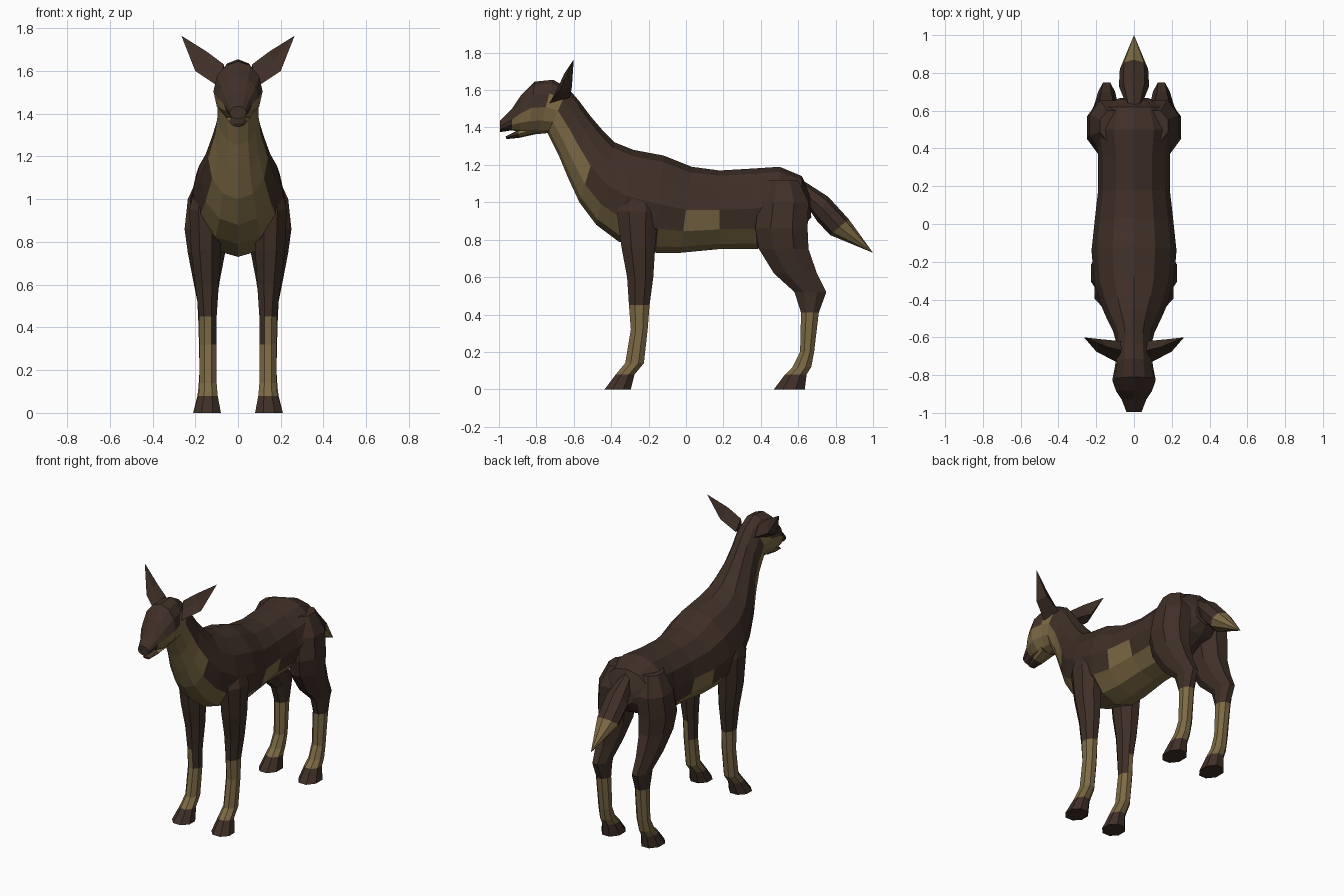
import bpy
import bmesh
import math
from mathutils import Vector

default_cube = bpy.data.objects.get("Cube")
if default_cube:
    bpy.data.objects.remove(default_cube, do_unlink=True)


def make_material(name, colour):
    material = bpy.data.materials.new(name)
    material.use_nodes = True
    material.diffuse_color = (*colour, 1)
    shader = material.node_tree.nodes["Principled BSDF"]
    shader.inputs["Base Color"].default_value = (*colour, 1)
    shader.inputs["Roughness"].default_value = 0.9
    return material


coat = make_material("dark brown coat", (0.05, 0.029, 0.02))
pale = make_material("tan markings", (0.205, 0.145, 0.06))
BROWN, TAN = 0, 1


def spine_ring(top_y, top_z, low_y, low_z, half_width, sides=12):
    """Oval section between a point on the back and a point on the belly."""
    top, low = Vector((0, top_y, top_z)), Vector((0, low_y, low_z))
    middle, half = (top + low) / 2, (top - low) / 2
    points = []
    for i in range(sides):
        angle = math.tau * i / sides
        side = Vector((half_width * math.sin(angle), 0, 0))
        points.append(middle + half * math.cos(angle) + side)
    return points


def leg_ring(z, front, back, inner, outer, sides=8):
    """Level, slightly boxy section of a leg."""
    points = []
    for i in range(sides):
        angle = math.tau * (i + 0.5) / sides
        grow = 0.5 / math.cos(math.pi / sides)
        x = (inner + outer) / 2 + (outer - inner) * grow * math.cos(angle)
        y = (front + back) / 2 + (back - front) * grow * math.sin(angle)
        points.append(Vector((x, y, z)))
    return points


def loft(name, rings, rule, mirrored=False):
    """Skin the rings; rule(segment, column, centre) picks each face's colour."""
    bm = bmesh.new()
    loops = [[bm.verts.new(p) for p in ring] for ring in rings]
    sides = len(loops[0])
    for segment, (a, b) in enumerate(zip(loops, loops[1:])):
        for i in range(sides):
            j = (i + 1) % sides
            face = bm.faces.new((a[i], a[j], b[j], b[i]))
            column = min(i, sides - 1 - i)
            face.material_index = rule(segment, column, face.calc_center_median())
    for cap in (loops[0], loops[-1]):
        face = bm.faces.new(cap)
        face.material_index = rule(-1, 0, face.calc_center_median())
    bmesh.ops.remove_doubles(bm, verts=bm.verts, dist=0.0005)
    bmesh.ops.recalc_face_normals(bm, faces=bm.faces)
    mesh = bpy.data.meshes.new(name)
    bm.to_mesh(mesh)
    bm.free()
    mesh.materials.append(coat)
    mesh.materials.append(pale)
    obj = bpy.data.objects.new(name, mesh)
    bpy.context.scene.collection.objects.link(obj)
    if mirrored:
        obj.modifiers.new("Mirror", "MIRROR").use_axis[0] = True
    return obj


# Body, neck and head in one skin, from rump to nose
body_profile = [
    (0.66, 1.05, 0.67, 0.92, 0.08),
    (0.62, 1.14, 0.62, 0.86, 0.17),
    (0.5, 1.19, 0.5, 0.8, 0.21),
    (0.35, 1.18, 0.38, 0.75, 0.19),
    (0.18, 1.17, 0.18, 0.75, 0.19),
    (0.03, 1.19, -0.03, 0.73, 0.21),
    (-0.12, 1.25, -0.16, 0.73, 0.225),
    (-0.28, 1.28, -0.36, 0.79, 0.21),
    (-0.38, 1.32, -0.48, 0.88, 0.175),
    (-0.45, 1.39, -0.57, 1.0, 0.14),
    (-0.51, 1.46, -0.63, 1.13, 0.11),
    (-0.57, 1.54, -0.68, 1.25, 0.095),
    (-0.63, 1.61, -0.74, 1.37, 0.095),
    (-0.71, 1.655, -0.79, 1.365, 0.1),
    (-0.81, 1.645, -0.84, 1.365, 0.115),
    (-0.88, 1.575, -0.89, 1.375, 0.095),
    (-0.93, 1.5, -0.93, 1.385, 0.065),
    (-0.995, 1.435, -0.995, 1.375, 0.04),
]
# First tan column per segment, counted from the spine: belly, chest, throat, cheeks
tan_from = {3: 4, 4: 3, 5: 4, 6: 5, 7: 4, 8: 4, 9: 3, 10: 3, 11: 3, 12: 2,
            13: 3, 14: 3, 15: 3}


def body_colour(segment, column, centre):
    return TAN if column >= tan_from.get(segment, 9) else BROWN


loft("body_and_head", [spine_ring(*row) for row in body_profile], body_colour)

# Lower jaw
jaw_profile = [
    (-0.8, 1.41, -0.8, 1.365, 0.06),
    (-0.9, 1.385, -0.89, 1.345, 0.045),
    (-0.965, 1.352, -0.96, 1.338, 0.025),
]
loft("lower_jaw", [spine_ring(*row, sides=8) for row in jaw_profile],
     lambda segment, column, centre: TAN if segment == 0 else BROWN)

# Tail with a pale pointed tip
tail_profile = [
    (0.62, 1.12, 0.64, 0.99, 0.04),
    (0.76, 1.03, 0.7, 0.9, 0.08),
    (0.87, 0.91, 0.77, 0.825, 0.075),
    (1.0, 0.73, 1.0, 0.73, 0),
]
loft("tail", [spine_ring(*row, sides=8) for row in tail_profile],
     lambda segment, column, centre: TAN if segment == 2 else BROWN)

# Legs: height, front, back, inner side, outer side
front_leg = [
    (1.1, -0.33, -0.18, 0.08, 0.19),
    (0.95, -0.37, -0.15, 0.08, 0.228),
    (0.76, -0.345, -0.165, 0.08, 0.22),
    (0.6, -0.315, -0.175, 0.09, 0.2),
    (0.45, -0.305, -0.195, 0.1, 0.182),
    (0.32, -0.295, -0.205, 0.1, 0.18),
    (0.14, -0.325, -0.225, 0.1, 0.18),
    (0.08, -0.375, -0.275, 0.095, 0.185),
    (0, -0.435, -0.295, 0.08, 0.21),
]
hind_leg = [
    (1.12, 0.44, 0.6, 0.05, 0.18),
    (1.0, 0.39, 0.655, 0.04, 0.235),
    (0.86, 0.37, 0.65, 0.045, 0.25),
    (0.75, 0.39, 0.655, 0.06, 0.235),
    (0.62, 0.47, 0.7, 0.085, 0.21),
    (0.52, 0.58, 0.75, 0.1, 0.19),
    (0.41, 0.615, 0.71, 0.1, 0.185),
    (0.2, 0.61, 0.685, 0.1, 0.18),
    (0.12, 0.57, 0.67, 0.1, 0.185),
    (0.08, 0.53, 0.645, 0.095, 0.19),
    (0, 0.47, 0.635, 0.08, 0.21),
]


def front_leg_colour(segment, column, centre):
    top = 0.45 if centre.x > 0.13 else 0.32
    return TAN if 0.08 < centre.z < top else BROWN


def hind_leg_colour(segment, column, centre):
    return TAN if 0.08 < centre.z < 0.41 else BROWN


loft("front_legs", [leg_ring(*row) for row in front_leg], front_leg_colour, True)
loft("hind_legs", [leg_ring(*row) for row in hind_leg], hind_leg_colour, True)

# Ears: each ring runs lower edge, hollow front, upper edge, back
ear_tip = Vector((0.265, -0.6, 1.765))
ear_rings = [
    [Vector(p) for p in ((0.095, -0.73, 1.53), (0.08, -0.7, 1.58),
                         (0.065, -0.67, 1.63), (0.07, -0.62, 1.56))],
    [Vector(p) for p in ((0.2, -0.675, 1.6), (0.165, -0.655, 1.645),
                         (0.145, -0.65, 1.69), (0.175, -0.61, 1.62))],
    [ear_tip.copy() for corner in range(4)],
]
loft("ears", ear_rings, lambda segment, column, centre: BROWN, True)
